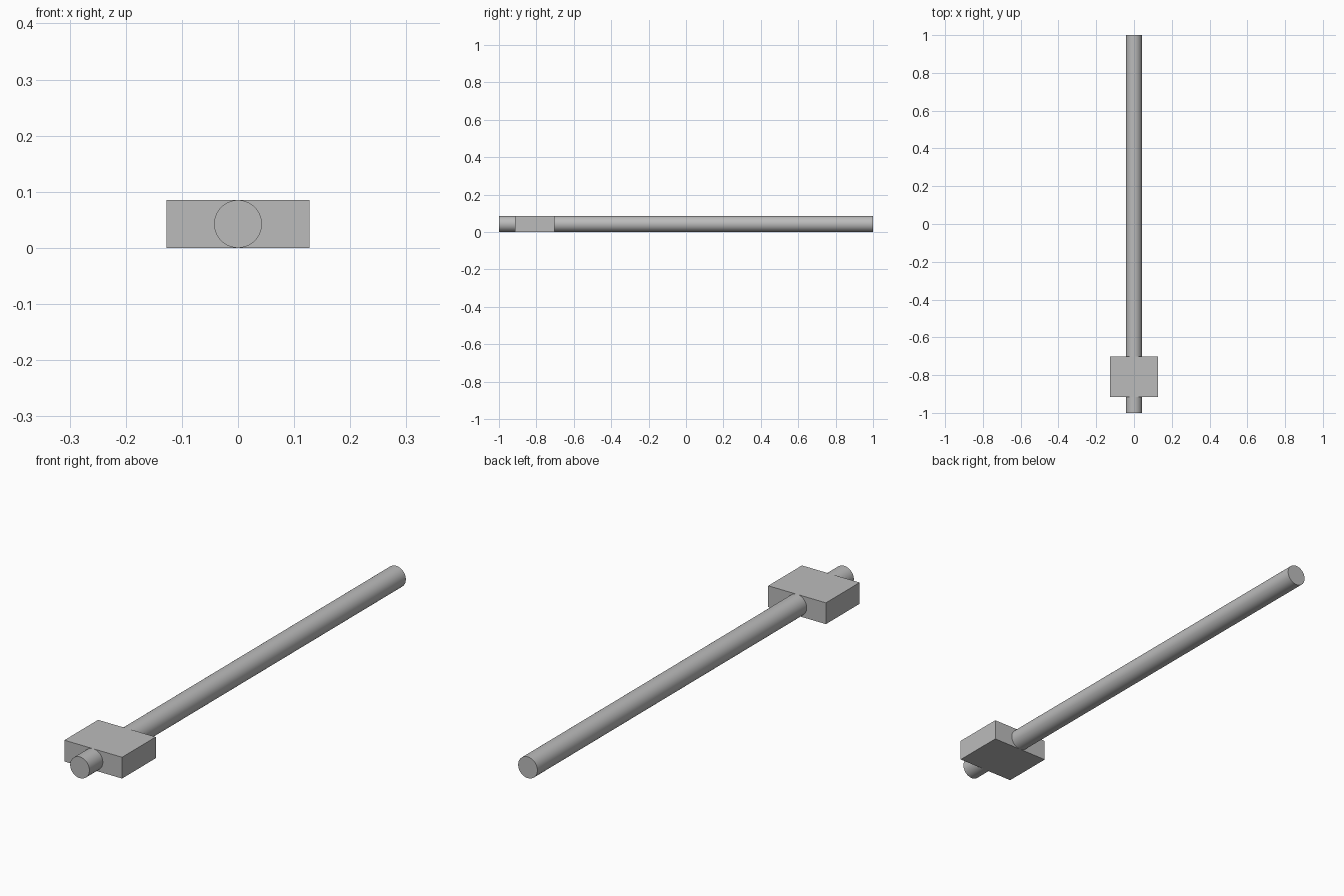
import bpy
import math

cube = bpy.data.objects.get("Cube")
if cube:
    bpy.data.objects.remove(cube, do_unlink=True)

DIAMETER = 0.0851
LENGTH = 2.0

# Single grey finish
grey = bpy.data.materials.new("plain grey")
grey.use_nodes = True
colour = (0.5, 0.5, 0.5, 1)
grey.diffuse_color = colour
grey.node_tree.nodes["Principled BSDF"].inputs["Base Color"].default_value = colour


def finish(name):
    part = bpy.context.object
    part.name = name
    part.data.materials.append(grey)
    bpy.ops.object.transform_apply(location=False, rotation=True, scale=True)
    return part


# Long round rod lying front to back
bpy.ops.mesh.primitive_cylinder_add(
    vertices=64, radius=DIAMETER / 2, depth=LENGTH,
    location=(0, 0, DIAMETER / 2), rotation=(math.pi / 2, 0, 0))
finish("rod")
bpy.ops.object.shade_smooth_by_angle(angle=math.radians(30))

# Rectangular block around the front end, as thick as the rod
front, back = -0.915, -0.702
bpy.ops.mesh.primitive_cube_add(
    size=1, location=(0, (front + back) / 2, DIAMETER / 2))
bpy.context.object.scale = (3 * DIAMETER, back - front, DIAMETER)
finish("block")
